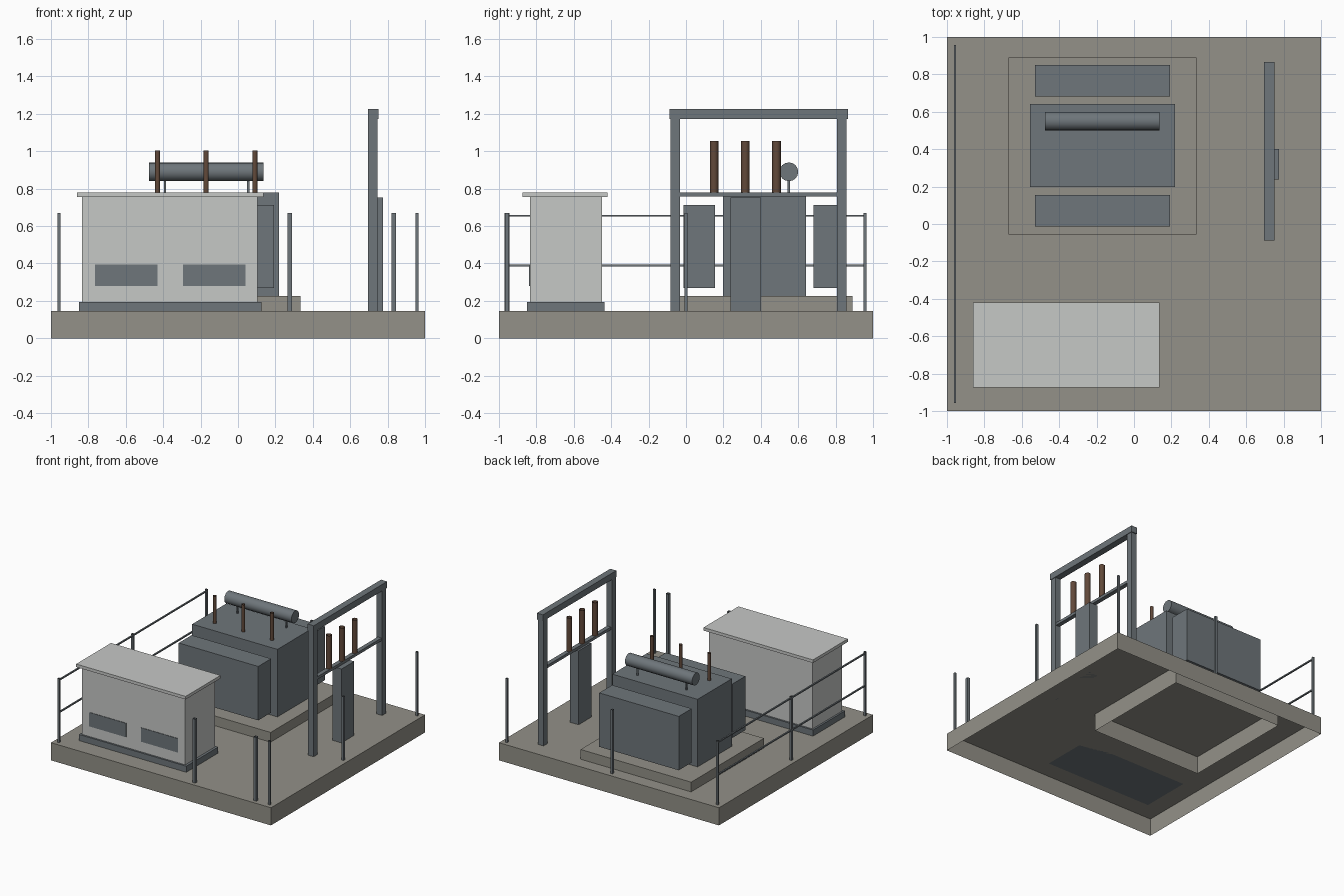
import bpy, bmesh, math
from mathutils import Matrix

if "Cube" in bpy.data.objects:
    bpy.data.objects.remove(bpy.data.objects["Cube"])


def material(name, color):
    m = bpy.data.materials.new(name)
    m.diffuse_color = (*color, 1)
    m.use_nodes = True
    m.node_tree.nodes["Principled BSDF"].inputs["Base Color"].default_value = m.diffuse_color
    return m


CONCRETE = material("concrete", (0.292, 0.282, 0.246))
STEEL = material("grey steel", (0.156, 0.180, 0.196))
PANEL = material("pale panel", (0.565, 0.578, 0.565))
BROWN = material("brown ceramic", (0.120, 0.066, 0.042))


def finish(bm, name, mat):
    mesh = bpy.data.meshes.new(name)
    bm.to_mesh(mesh)
    bm.free()
    mesh.materials.append(mat)
    ob = bpy.data.objects.new(name, mesh)
    bpy.context.collection.objects.link(ob)
    return ob


def drop_caps(bm, bottom, top):
    """Remove the downward and/or upward faces."""
    bm.normal_update()
    bad = [f for f in bm.faces
           if (bottom and f.normal.z < -0.9) or (top and f.normal.z > 0.9)]
    bmesh.ops.delete(bm, geom=bad, context='FACES')


def box(name, mat, x, y, z, open_bottom=False, open_top=False):
    """Box from (min, max) ranges."""
    bm = bmesh.new()
    bmesh.ops.create_cube(bm, size=1)
    for v in bm.verts:
        for i, (lo, hi) in enumerate((x, y, z)):
            v.co[i] = hi if v.co[i] > 0 else lo
    drop_caps(bm, open_bottom, open_top)
    return finish(bm, name, mat)


def post(name, x, y, w, z):
    """Open-ended square tube."""
    return box(name, STEEL, (x - w / 2, x + w / 2), (y - w / 2, y + w / 2), z, True, True)


def smooth(ob):
    bpy.ops.object.select_all(action='DESELECT')
    bpy.context.view_layer.objects.active = ob
    ob.select_set(True)
    bpy.ops.object.shade_smooth_by_angle(angle=math.radians(50))


def cylinder(name, mat, center, r, length, sides, along_x=False, caps=True):
    bm = bmesh.new()
    bmesh.ops.create_cone(bm, cap_ends=caps, segments=sides, radius1=r, radius2=r, depth=length)
    if along_x:
        bm.transform(Matrix.Rotation(math.pi / 2, 4, 'Y'))
    bm.transform(Matrix.Translation(center))
    smooth(finish(bm, name, mat))


# Ground slab and transformer plinth, hollow underneath
G = 0.145
box("slab", CONCRETE, (-1, 1), (-1, 1), (0, G), open_bottom=True)
box("plinth", CONCRETE, (-0.67, 0.335), (-0.055, 0.89), (0, 0.225), open_bottom=True)

# Control kiosk
box("kiosk_base", STEEL, (-0.85, 0.125), (-0.85, -0.435), (G, 0.195))
box("kiosk_body", PANEL, (-0.835, 0.105), (-0.835, -0.45), (0.195, 0.755))
box("kiosk_roof", PANEL, (-0.86, 0.135), (-0.873, -0.42), (0.755, 0.78))
for i, x in enumerate((-0.765, -0.295)):
    box(f"kiosk_vent_{i}", STEEL, (x, x + 0.335), (-0.839, -0.834), (0.28, 0.395))

# Transformer tank and its radiators
box("tank", STEEL, (-0.555, 0.22), (0.198, 0.642), (0.225, 0.78))
for i, y in enumerate((-0.013, 0.683)):
    box(f"radiator_{i}", STEEL, (-0.53, 0.193), (y, y + 0.168), (0.27, 0.713))

# Oil drum on two stubs, with three bushings in front
cylinder("oil_drum", STEEL, (-0.17, 0.55, 0.89), 0.05, 0.61, 16, along_x=True)
for i, x in enumerate((-0.39, 0.055)):
    post(f"drum_support_{i}", x, 0.55, 0.012, (0.78, 0.85))
for i, x in enumerate((-0.43, -0.17, 0.09)):
    cylinder(f"tank_bushing_{i}", BROWN, (x, 0.313, 0.892), 0.014, 0.225, 10, caps=False)

# Gantry frame
for i, y in enumerate((-0.057, 0.832)):
    box(f"gantry_post_{i}", STEEL, (0.695, 0.745), (y - 0.025, y + 0.025), (G, 1.172))
box("gantry_top_beam", STEEL, (0.695, 0.75), (-0.088, 0.865), (1.172, 1.225))
box("gantry_cross_beam", STEEL, (0.705, 0.74), (-0.032, 0.807), (0.757, 0.78))
box("gantry_cabinet", STEEL, (0.695, 0.775), (0.237, 0.402), (G, 0.752))
for i, y in enumerate((0.15, 0.317, 0.484)):
    cylinder(f"gantry_bushing_{i}", BROWN, (0.722, y, 0.917), 0.023, 0.275, 10, caps=False)

# Perimeter fence posts, gate posts and side rails
E = 0.957
spots = [(-E, -E), (-E, 0), (-E, E), (0, E), (E, E), (E, 0), (E, -E)]
for i, (x, y) in enumerate(spots):
    post(f"fence_post_{i}", x, y, 0.017, (G, 0.67))
for i, x in enumerate((0.277, 0.832)):
    post(f"gate_post_{i}", x, -E, 0.025, (G, 0.67))
for i, z in enumerate((0.39, 0.655)):
    box(f"fence_rail_{i}", STEEL, (-E - 0.006, -E + 0.006), (-E, E), (z - 0.005, z + 0.005))
